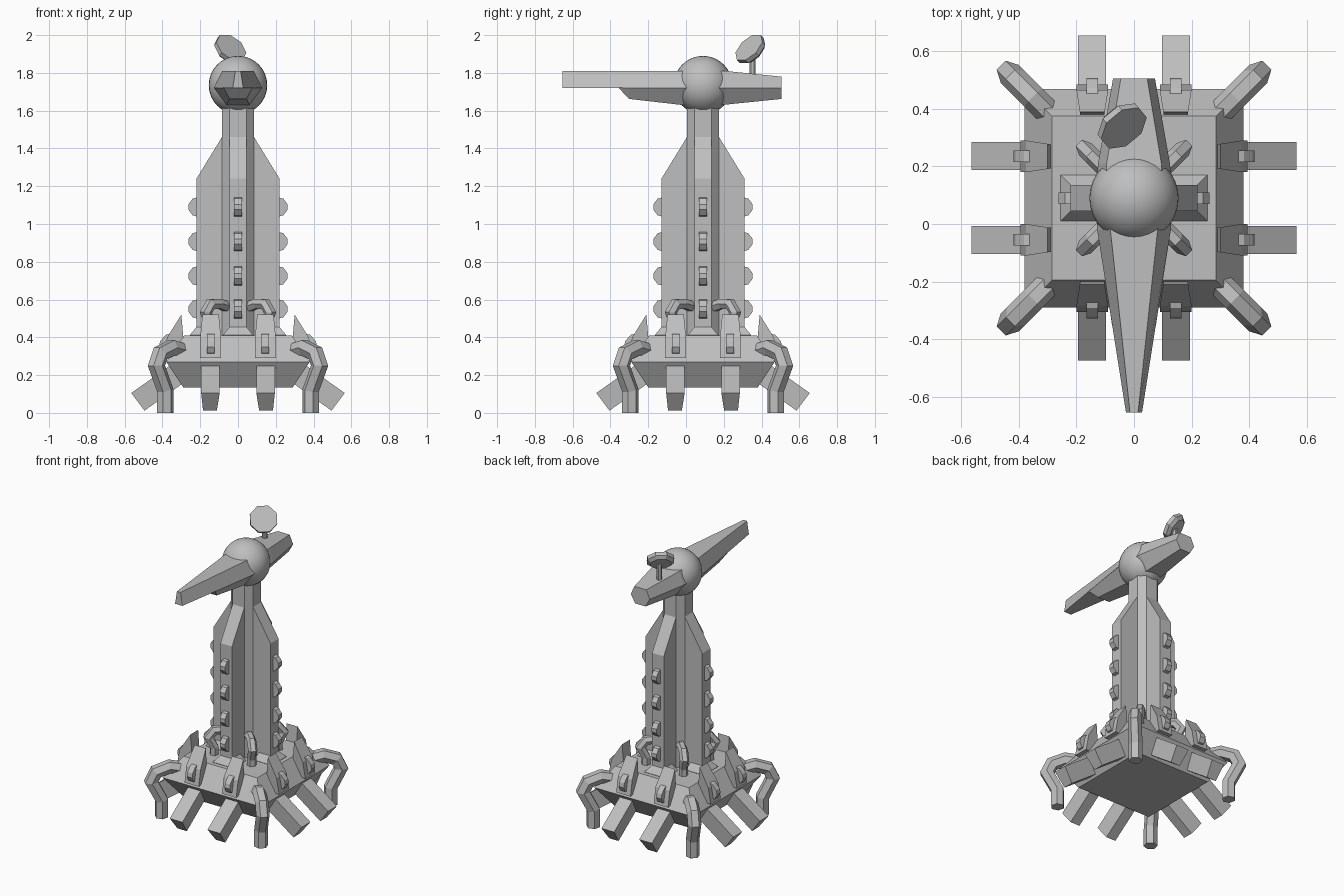
import bpy, bmesh, math
from mathutils import Vector, Matrix

cube = bpy.data.objects.get("Cube")
if cube:
    bpy.data.objects.remove(cube, do_unlink=True)

mat = bpy.data.materials.new("stone_grey")
mat.use_nodes = True
GREY = (0.52, 0.52, 0.52, 1)
mat.diffuse_color = GREY
mat.node_tree.nodes["Principled BSDF"].inputs["Base Color"].default_value = GREY

AXIS = Vector((0, 0.09, 0))  # vertical axis of the tower


def place(angle=0):
    return Matrix.Translation(AXIS) @ Matrix.Rotation(math.radians(angle), 4, 'Z')


def loft(name, rings, matrix=Matrix.Identity(4)):
    """Skin a row of equal-sized rings and cap both ends."""
    bm = bmesh.new()
    rows = [[bm.verts.new(matrix @ Vector(p)) for p in ring] for ring in rings]
    n = len(rows[0])
    for a, b in zip(rows, rows[1:]):
        for i in range(n):
            j = (i + 1) % n
            bm.faces.new((a[i], a[j], b[j], b[i]))
    bm.faces.new(rows[0])
    bm.faces.new(rows[-1])
    bmesh.ops.recalc_face_normals(bm, faces=bm.faces)
    mesh = bpy.data.meshes.new(name)
    bm.to_mesh(mesh)
    bm.free()
    mesh.materials.append(mat)
    obj = bpy.data.objects.new(name, mesh)
    bpy.context.collection.objects.link(obj)
    return obj


def rect(hx, hy, z, cx=0):
    return [(cx - hx, -hy, z), (cx + hx, -hy, z), (cx + hx, hy, z), (cx - hx, hy, z)]


def slab(name, profile, y0, y1, matrix, taper=None):
    """Extrude an x-z profile sideways; taper(x, y) adjusts the width."""
    taper = taper or (lambda x, y: y)
    loft(name, [[(x, taper(x, y), z) for x, z in profile] for y in (y0, y1)], matrix)


def tube(name, path, radius, matrix, sides=6):
    """Faceted pipe along an x-z path with mitred bends."""
    pts = [Vector((x, 0, z)) for x, z in path]
    rings = []
    for i, p in enumerate(pts):
        d1 = (p - pts[max(i - 1, 0)]).normalized()
        d2 = (pts[min(i + 1, len(pts) - 1)] - p).normalized()
        t = (d1 + d2).normalized()
        side = Vector((0, 1, 0))
        up = t.cross(side) / max(t.dot(d1 if i else d2), 0.6)
        ring = []
        for k in range(sides):
            a = math.tau * (k + 0.5) / sides
            ring.append(p + side * radius * math.sin(a) + up * radius * math.cos(a))
        rings.append(ring)
    loft(name, rings, matrix)


def stud(name, x, y, z, h, matrix, lean=0.0):
    """Small bulging lamp on an outward face."""
    prof = [(-0.02, -h), (0.02, -h * 0.8), (0.043, -h * 0.25),
            (0.043, h * 0.25), (0.02, h * 0.8), (-0.02, h)]
    prof = [(x + dx - lean * dz, z + dz) for dx, dz in prof]
    slab(name, prof, y - 0.02, y + 0.02, matrix)


# Base: two opposed square frustums
loft("base", [rect(s, s, z) for s, z in ((0.29, 0.135), (0.38, 0.27), (0.285, 0.41))], place())

# Octagonal core column
core = [(0.085, 0.045), (0.045, 0.085), (-0.045, 0.085), (-0.085, 0.045),
        (-0.085, -0.045), (-0.045, -0.085), (0.045, -0.085), (0.085, -0.045)]
loft("core_column", [[(x, y, z) for x, y in core] for z in (0.4, 1.64)], place())

fin = [(0, 0.4), (0.22, 0.4), (0.22, 1.24), (0.085, 1.46), (0, 1.46)]
wedge = [(0.27, 0.36), (0.39, 0.28), (0.385, 0.32), (0.3, 0.52), (0.27, 0.42)]
wedge = [(0.28, 0.29), (0.395, 0.29), (0.375, 0.4), (0.3, 0.52)]
leg_top, leg_low = (0.565, 0.105), (0.495, 0.012)
inward = Vector((-0.26, 0.185))

for q in range(4):
    m = place(q * 90)
    # Fin with flared foot and a row of studs
    slab("fin", fin, -0.045, 0.045, m)
    loft("fin_foot", [rect(0.07, 0.08, 0.4, 0.185), rect(0.07, 0.08, 0.412, 0.185),
                      rect(0.045, 0.045, 0.455, 0.175)], m)
    for z in (0.55, 0.725, 0.907, 1.09):
        stud("fin_stud", 0.22, 0, z, 0.055, m)

    for s in (-1, 1):
        # Buttress wedge on the base slope
        slab("buttress", wedge, s * 0.09, s * 0.2, m,
             lambda x, y: y + (0.145 * s - y) * max(0, (0.37 - x) * 3))
        stud("buttress_stud", 0.372, s * 0.145, 0.365, 0.06, m, 0.2)
        # Splayed strut reaching down to the ground
        ends = []
        for shift in (Vector((0, 0)), inward):
            tx, tz = Vector(leg_top) + shift
            lx, lz = Vector(leg_low) + shift
            ends.append([(tx, s * 0.097, tz), (tx, s * 0.195, tz),
                         (lx, s * 0.185, lz), (lx, s * 0.112, lz)])
        loft("strut", ends, m)

    # Corner pipes: large hooked foot and small arch beside the column
    d = place(q * 90 + 45)
    r = math.sqrt(2)
    big = [(0.27, 0.32), (0.35, 0.345), (0.41, 0.315), (0.432, 0.25), (0.385, 0.12), (0.385, 0)]
    small = [(0.05, 0.56), (0.1, 0.578), (0.145, 0.575), (0.17, 0.53), (0.145, 0.46), (0.145, 0.39)]
    tube("corner_foot", [(x * r, z) for x, z in big], 0.044, d)
    tube("column_pipe", [(x * r, z) for x, z in small], 0.03, d)

# Turret ball
bpy.ops.mesh.primitive_uv_sphere_add(segments=32, ring_count=16, radius=0.155,
                                     location=AXIS + Vector((0, 0, 1.735)))
ball = bpy.context.object
ball.name = ball.data.name = "turret_ball"
ball.data.materials.append(mat)
bpy.ops.object.shade_smooth()


def hexa(y, top, mid, low, zt, zm, zl, y_low=None):
    """Six-sided cross-section across the barrel."""
    yl = y if y_low is None else y_low
    return [(-top, y, zt), (top, y, zt), (mid, y, zm), (low, yl, zl), (-low, yl, zl), (-mid, y, zm)]


def quad(y, top, low, zt, zl):
    return [(-top, y, zt), (top, y, zt), (low, y, zl), (-low, y, zl)]


# Long front barrel with a keel beneath it, and the rear housing
loft("front_barrel", [quad(-0.655, 0.014, 0.028, 1.81, 1.72),
                      quad(-0.02, 0.082, 0.128, 1.81, 1.72),
                      quad(0.09, 0.09, 0.13, 1.81, 1.72)])
loft("barrel_keel", [quad(-0.355, 0.076, 0.074, 1.722, 1.718),
                     quad(-0.3, 0.084, 0.045, 1.72, 1.662),
                     quad(-0.02, 0.126, 0.06, 1.72, 1.63),
                     quad(0.09, 0.128, 0.06, 1.72, 1.63)])
loft("rear_housing", [hexa(0.09, 0.1, 0.135, 0.06, 1.815, 1.72, 1.625),
                      hexa(0.21, 0.095, 0.125, 0.06, 1.81, 1.72, 1.632),
                      hexa(0.505, 0.046, 0.073, 0.04, 1.78, 1.72, 1.662)])

# Tilted octagonal dish on a short post
dish_at = Vector((-0.045, 0.345, 1.922))
tilt = Vector((0.5, -0.6, 0.62)).to_track_quat('Z', 'Y').to_matrix().to_4x4()
disc = [(math.cos(math.tau * (k + 0.5) / 8), math.sin(math.tau * (k + 0.5) / 8)) for k in range(8)]
loft("dish", [[(x * rad, y * rad, z) for x, y in disc]
              for rad, z in ((0.07, -0.024), (0.092, -0.005), (0.092, 0.02))],
     Matrix.Translation(dish_at) @ tilt)
loft("dish_post", [[(x * 0.018, y * 0.018, z) for x, y in disc] for z in (1.76, 1.91)],
     Matrix.Translation((-0.04, 0.352, 0)))
